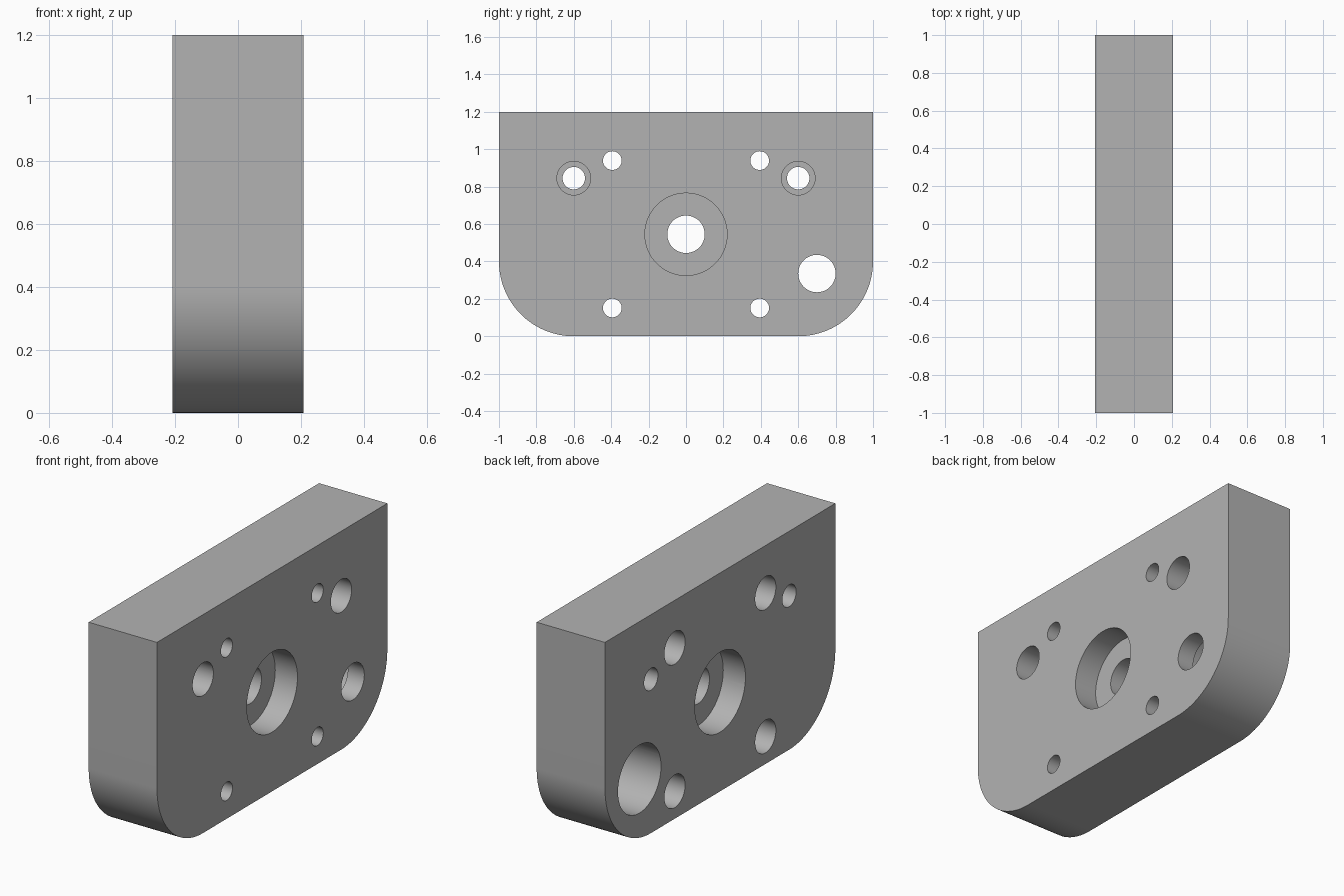
import bpy, bmesh, math
from mathutils import Matrix

cube = bpy.data.objects.get("Cube")
if cube:
    bpy.data.objects.remove(cube, do_unlink=True)

HALF = 0.2075      # half thickness of the plate
HEIGHT = 1.2
CORNER = 0.4       # radius of the lower corners

grey = bpy.data.materials.new("plain_grey")
grey.use_nodes = True
colour = (0.45, 0.45, 0.45, 1)
grey.diffuse_color = colour
grey.node_tree.nodes["Principled BSDF"].inputs["Base Color"].default_value = colour


def finish(bm, name):
    bmesh.ops.recalc_face_normals(bm, faces=bm.faces)
    mesh = bpy.data.meshes.new(name)
    bm.to_mesh(mesh)
    bm.free()
    mesh.materials.append(grey)
    obj = bpy.data.objects.new(name, mesh)
    bpy.context.collection.objects.link(obj)
    return obj


# Plate: square upper corners, rounded lower corners, extruded along x
steps = 32
profile = [(1, HEIGHT), (-1, HEIGHT)]
for side, start in ((-1, math.pi), (1, 1.5 * math.pi)):
    for i in range(steps + 1):
        a = start + i / steps * math.pi / 2
        profile.append((side * (1 - CORNER) + CORNER * math.cos(a),
                        CORNER + CORNER * math.sin(a)))
bm = bmesh.new()
face = bm.faces.new([bm.verts.new((-HALF, y, z)) for y, z in profile])
ext = bmesh.ops.extrude_face_region(bm, geom=[face])
bmesh.ops.translate(bm, vec=(2 * HALF, 0, 0),
                    verts=[v for v in ext["geom"] if isinstance(v, bmesh.types.BMVert)])
plate = finish(bm, "mounting_plate")


def drill(y, z, radius, x0=-HALF - 0.1, x1=HALF + 0.1):
    """Cut a round hole along x between x0 and x1."""
    bm = bmesh.new()
    bmesh.ops.create_cone(
        bm, cap_ends=True, segments=64, radius1=radius, radius2=radius, depth=x1 - x0,
        matrix=Matrix.Translation(((x0 + x1) / 2, y, z)) @ Matrix.Rotation(math.pi / 2, 4, "Y"))
    cutter = finish(bm, "hole_cutter")
    cutter.hide_render = True
    mod = plate.modifiers.new("hole", "BOOLEAN")
    mod.operation = "DIFFERENCE"
    mod.solver = "EXACT"
    mod.object = cutter
    bpy.ops.object.modifier_apply(modifier=mod.name)
    bpy.data.objects.remove(cutter, do_unlink=True)


def recess(y, z, radius, depth, side):
    """Cut a flat-bottomed recess into the +x or -x face."""
    if side > 0:
        drill(y, z, radius, x0=HALF - depth)
    else:
        drill(y, z, radius, x1=depth - HALF)


bpy.context.view_layer.objects.active = plate
plate.select_set(True)

# Centre hole with a bearing seat on both faces
MID = 0.545
drill(0, MID, 0.1)
for side in (1, -1):
    recess(0, MID, 0.22, 0.135, side)

for s in (1, -1):
    # Upper outer bolt holes, recessed on +x
    drill(s * 0.6, 0.845, 0.06)
    recess(s * 0.6, 0.845, 0.09, 0.15, 1)
    # Square of four bolt holes, recessed on -x
    for t in (1, -1):
        drill(s * 0.394, MID + t * 0.394, 0.05)
        recess(s * 0.394, MID + t * 0.394, 0.09, 0.15, -1)

# Rod hole with a deep bushing seat from -x
drill(0.7, 0.335, 0.1)
recess(0.7, 0.335, 0.187, 2 * HALF - 0.1, -1)

bpy.ops.object.shade_smooth_by_angle(angle=math.radians(30))
